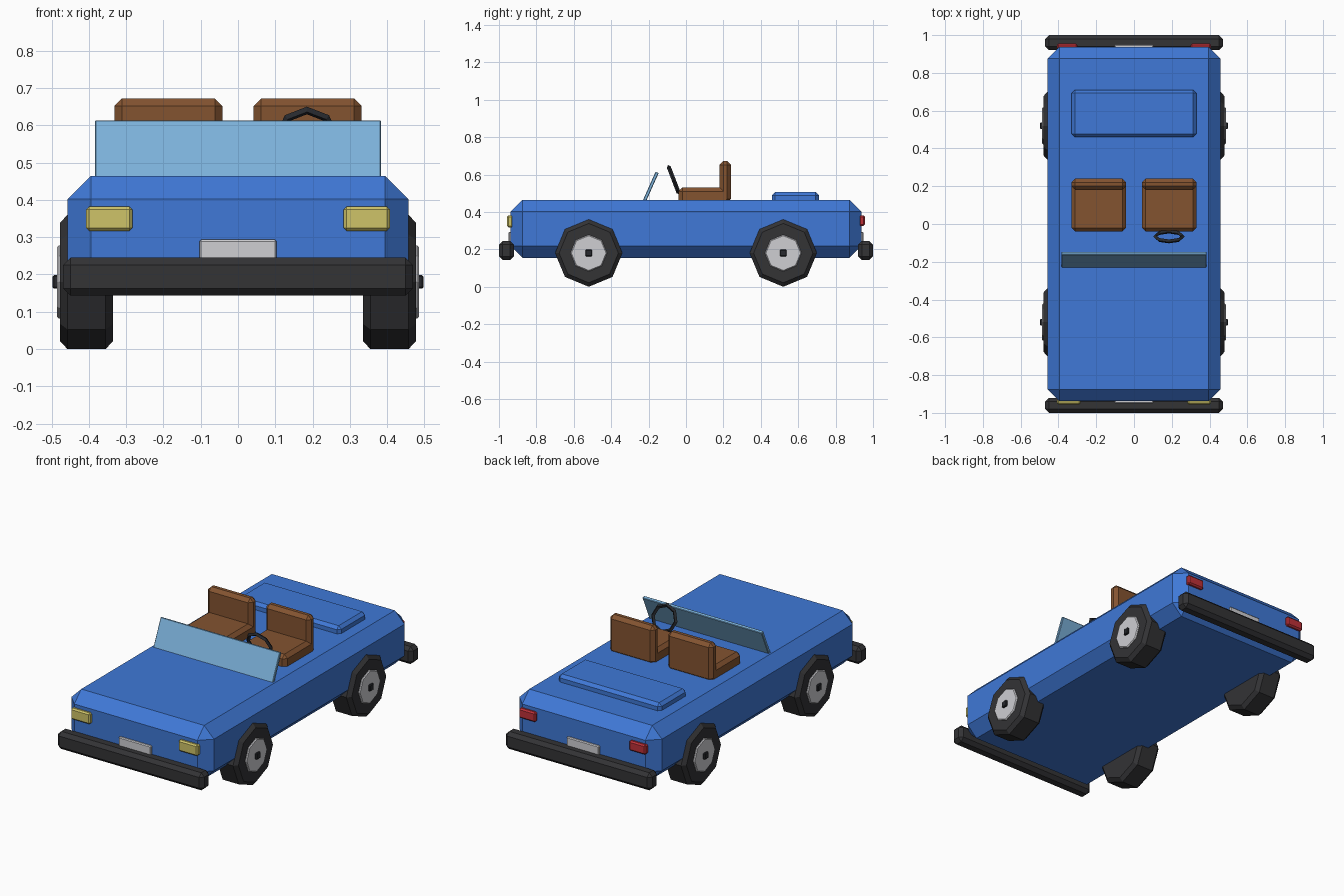
import bpy
import math
from mathutils import Vector, Matrix

old = bpy.data.objects.get("Cube")
if old:
    bpy.data.objects.remove(old, do_unlink=True)


def material(name, color):
    m = bpy.data.materials.new(name)
    m.use_nodes = True
    rgba = (*color, 1)
    m.diffuse_color = rgba
    m.node_tree.nodes["Principled BSDF"].inputs["Base Color"].default_value = rgba
    return m


blue = material("blue paint", (0.05, 0.19, 0.68))
brown = material("brown leather", (0.23, 0.088, 0.03))
glass = material("pale blue glass", (0.2, 0.44, 0.7))
rubber = material("dark rubber", (0.033, 0.033, 0.036))
black = material("black plastic", (0.02, 0.022, 0.027))
silver = material("silver metal", (0.62, 0.62, 0.65))
yellow = material("yellow lamp", (0.62, 0.55, 0.14))
red = material("red lamp", (0.52, 0.03, 0.04))


def finish(name, mat, bevel):
    ob = bpy.context.object
    ob.name = name
    ob.data.materials.append(mat)
    if bevel:
        mod = ob.modifiers.new("chamfer", "BEVEL")
        mod.width = bevel
        mod.segments = 1
        mod.limit_method = "ANGLE"
        mod.angle_limit = math.radians(60)
    return ob


def box(name, low, high, mat, bevel=0.0):
    """Chamfered box between two opposite corners."""
    low, high = Vector(low), Vector(high)
    bpy.ops.mesh.primitive_cube_add(size=1)
    bpy.context.object.data.transform(
        Matrix.Translation((low + high) / 2) @ Matrix.Diagonal((*(high - low), 1)))
    return finish(name, mat, bevel)


def disc(name, x_in, x_out, y, radius, side, mat, bevel):
    """Eight-sided disc on the wheel axle, with a corner at the top."""
    bpy.ops.mesh.primitive_cylinder_add(
        vertices=8, radius=radius, depth=x_out - x_in,
        location=(side * (x_in + x_out) / 2, y, AXLE_Z),
        rotation=(0, math.pi / 2, 0))
    return finish(name, mat, bevel)


AXLE_Z = 0.18

# Body and rear deck lid
box("body", (-0.458, -0.938, 0.155), (0.458, 0.938, 0.465), blue, 0.063)
box("deck_lid", (-0.33, 0.46, 0.44), (0.33, 0.71, 0.506), blue, 0.017)

# Bumpers, plates and lamps at each end
for end, label, lamp_mat, lamp_in, lamp_low in (
        (-1, "front", yellow, 0.283, 0.317), (1, "rear", red, 0.3, 0.325)):
    def span(a, b):
        return sorted((end * a, end * b))
    y0, y1 = span(0.92, 1.0)
    box(label + "_bumper", (-0.47, y0, 0.143), (0.47, y1, 0.245), rubber, 0.02)
    y0, y1 = span(0.925, 0.95)
    box(label + "_plate", (-0.104, y0, 0.235), (0.104, y1, 0.294), silver, 0.005)
    y0, y1 = span(0.925, 0.956)
    for side, hand in ((1, "left"), (-1, "right")):
        x0, x1 = sorted((side * lamp_in, side * 0.408))
        box(f"{label}_{hand}_lamp", (x0, y0, lamp_low), (x1, y1, 0.382), lamp_mat, 0.008)

# Wheels and seats on both sides
for side, hand in ((1, "left"), (-1, "right")):
    for y, label in ((-0.52, "front"), (0.52, "rear")):
        name = f"{label}_{hand}"
        disc(name + "_tyre", 0.335, 0.478, y, AXLE_Z, side, rubber, 0.02)
        disc(name + "_hub", 0.45, 0.486, y, 0.098, side, silver, 0.005)
        x0, x1 = sorted((side * 0.46, side * 0.498))
        box(name + "_hub_nut", (x0, y - 0.018, AXLE_Z - 0.018),
            (x1, y + 0.018, AXLE_Z + 0.018), black, 0.004)
    x0, x1 = sorted((side * 0.042, side * 0.332))
    box(hand + "_seat_cushion", (x0, -0.04, 0.44), (x1, 0.236, 0.53), brown, 0.02)
    box(hand + "_seat_back", (x0, 0.18, 0.45), (x1, 0.24, 0.672), brown, 0.02)

# Windscreen leaning back
screen = box("windscreen", (-0.384, -0.009, -0.01), (0.384, 0.009, 0.161), glass, 0.003)
screen.location = (0, -0.22, 0.464)
screen.rotation_euler.x = math.radians(-24)

# Steering wheel in front of the left seat
bpy.ops.mesh.primitive_torus_add(
    major_segments=8, minor_segments=4, major_radius=0.073, minor_radius=0.011,
    location=(0.185, -0.066, 0.572), rotation=(math.radians(111), 0, 0))
finish("steering_wheel", black, 0)
